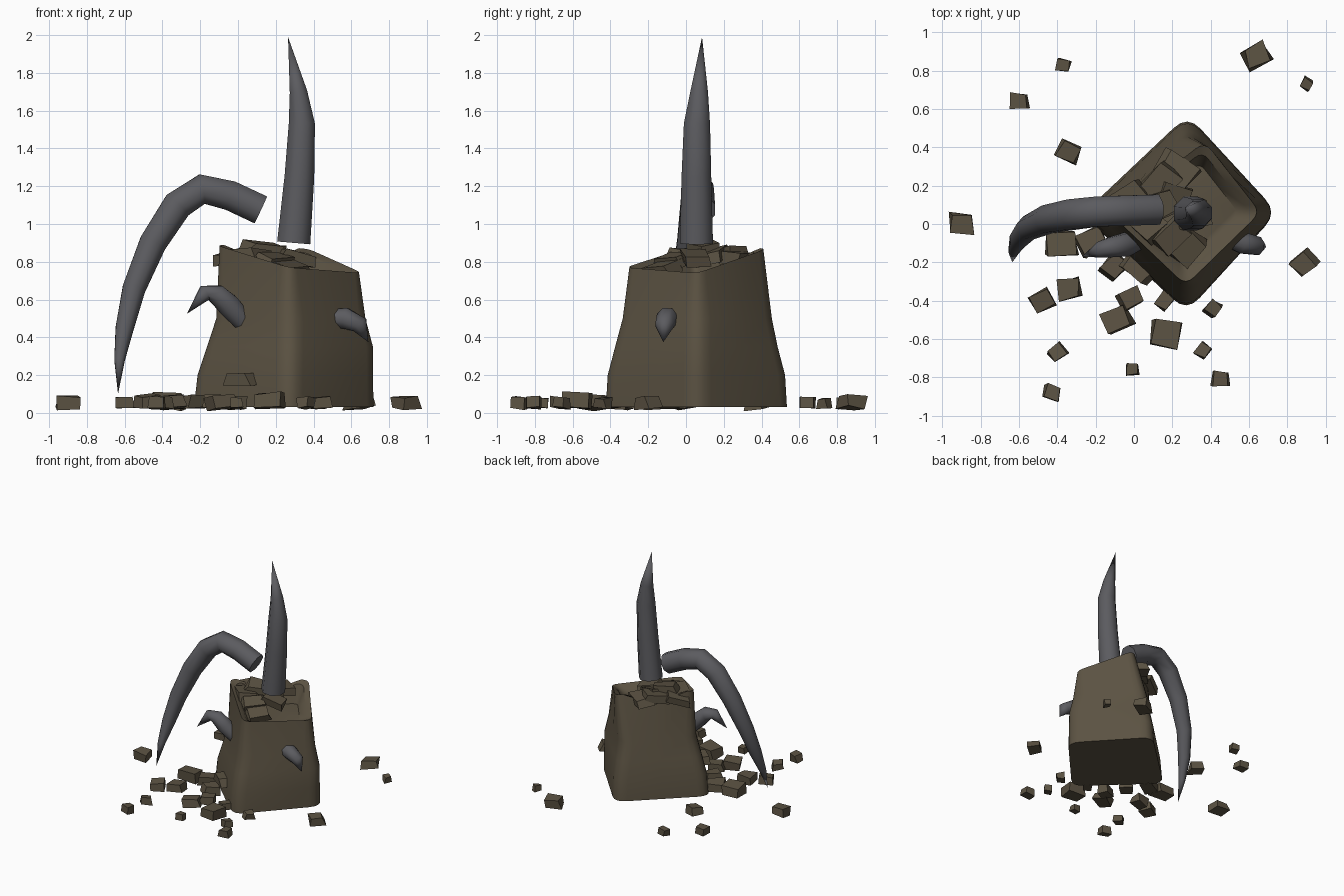
import bpy, bmesh, math, random
from mathutils import Vector, Matrix

random.seed(4)
cube = bpy.data.objects.get("Cube")
if cube:
    bpy.data.objects.remove(cube, do_unlink=True)


def material(name, rgb):
    mat = bpy.data.materials.new(name)
    mat.use_nodes = True
    color = (*rgb, 1)
    mat.diffuse_color = color
    node = next(n for n in mat.node_tree.nodes if n.type == 'BSDF_PRINCIPLED')
    node.inputs["Base Color"].default_value = color
    return mat


STONE = material("brown_stone", (.105, .085, .055))
HORN = material("grey_horn", (.105, .105, .115))


def add_object(name, bm, mat, smooth_angle=None):
    bmesh.ops.recalc_face_normals(bm, faces=bm.faces)
    mesh = bpy.data.meshes.new(name)
    bm.to_mesh(mesh)
    bm.free()
    mesh.materials.append(mat)
    obj = bpy.data.objects.new(name, mesh)
    bpy.context.collection.objects.link(obj)
    if smooth_angle:
        bpy.ops.object.select_all(action='DESELECT')
        obj.select_set(True)
        bpy.context.view_layer.objects.active = obj
        bpy.ops.object.shade_smooth_by_angle(angle=math.radians(smooth_angle))
    return obj


def bridge(bm, low, high):
    n = len(low)
    for i in range(n):
        j = (i + 1) % n
        bm.faces.new((low[i], low[j], high[j], high[i]))


# Hollow stump: rounded square rings, broken rim, sunken floor
def ring(bm, corners, radius):
    """Corners run left, front, right, back; each is rounded by a small arc."""
    pts = [Vector(c) for c in corners]
    verts = []
    for i, p in enumerate(pts):
        before = p + (pts[i - 1] - p).normalized() * radius
        after = p + (pts[(i + 1) % 4] - p).normalized() * radius
        for k in range(5):
            t = k / 4
            verts.append(bm.verts.new(before * (1 - t) ** 2 + p * 2 * t * (1 - t) + after * t * t))
        middle = (p + pts[(i + 1) % 4]) / 2
        verts.append(bm.verts.new(middle))
    return verts


def level(z, left, front, right, back):
    return [(left, .05, z), (.275, front, z), (right, .06, z), (.28, back, z)]


bm = bmesh.new()
rings = [ring(bm, c, .1) for c in (
    level(.03, -.27, -.46, .75, .57),
    level(.2, -.25, -.45, .75, .56),
    level(.35, -.2, -.41, .75, .52),
    level(.5, -.15, -.37, .71, .49),
)]
rim = [(-.12, .05, .89), (.27, -.32, .77), (.66, .06, .74), (.37, .43, .87)]
rings.append(ring(bm, rim, .06))
rings[-1][-1].co.z = .78                     # broken dip in the back left wall
hub = Vector((.28, .055, .7))
for scale, depth in ((.86, .02), (.7, .14)):
    inner = []
    for v in rings[4]:
        flat = hub + (v.co - hub) * scale
        inner.append(bm.verts.new((flat.x, flat.y, v.co.z - depth if depth < .1 else hub.z)))
    rings.append(inner)
for low, high in zip(rings, rings[1:]):
    bridge(bm, low, high)
bm.faces.new(rings[0][::-1])
bm.faces.new(rings[-1])
add_object("stump", bm, STONE, 40)


# Horns: eight sided tubes swept along a path and drawn to a point
def horn(name, path, sides=8):
    bm = bmesh.new()
    pts = [Vector(p[:3]) for p in path]
    loops = []
    for i, p in enumerate(pts[:-1]):
        direction = (pts[i + 1] - pts[max(i - 1, 0)]).normalized()
        across = direction.cross(Vector((0, 1, 0))).normalized()
        up = across.cross(direction)
        loops.append([])
        for k in range(sides):
            a = math.tau * (k + .5) / sides
            offset = (across * math.cos(a) + up * math.sin(a)) * path[i][3]
            loops[-1].append(bm.verts.new(p + offset))
    for low, high in zip(loops, loops[1:]):
        bridge(bm, low, high)
    bm.faces.new(loops[0])
    tip = bm.verts.new(pts[-1])
    for k in range(sides):
        bm.faces.new((loops[-1][k], loops[-1][(k + 1) % sides], tip))
    add_object(name, bm, HORN, 50)


horn("upright_horn", [(.295, .055, .9, .095), (.325, .055, 1.25, .085),
                      (.338, .058, 1.53, .075), (.32, .07, 1.7, .05), (.265, .085, 1.99, 0)])
horn("arched_horn", [(.12, .075, 1.075, .085), (-.04, .07, 1.15, .085), (-.19, .065, 1.185, .085),
                     (-.32, .05, 1.1, .085), (-.45, .025, .9, .078), (-.55, -.02, .66, .066),
                     (-.6, -.08, .45, .052), (-.627, -.14, .28, .03), (-.635, -.2, .1, 0)])
horn("right_side_horn", [(.04, -.07, .47, .055), (-.05, -.11, .57, .065),
                         (-.11, -.12, .625, .058), (-.175, -.135, .635, .045), (-.27, -.17, .525, 0)])
horn("left_side_horn", [(.48, -.07, .5, .05), (.57, -.1, .5, .06),
                        (.645, -.115, .465, .05), (.69, -.12, .375, 0)])


# Rubble: skewed, tapered blocks
def rock(name, position, size, turn, tilt=.1):
    bm = bmesh.new()
    bmesh.ops.create_cube(bm, size=1)
    for v in bm.verts:
        taper = .85 if v.co.z > 0 else 1
        v.co.x *= taper
        v.co += Vector([random.uniform(-.1, .1) for _ in range(3)])
    lean = [Matrix.Rotation(random.uniform(-tilt, tilt), 4, axis) for axis in 'XY']
    spin = Matrix.Rotation(math.radians(turn), 4, 'Z')
    bm.transform(Matrix.Translation(position) @ spin @ lean[0] @ lean[1]
                 @ Matrix.Diagonal((*size, 1)))
    add_object(name, bm, STONE)


# Ground rubble: x, y, width, turn
scattered = [
    (-.37, .83, .07, -10), (-.6, .64, .1, 0), (-.34, .38, .12, -25), (-.9, 0, .13, 0),
    (.64, .88, .13, 25), (.9, .73, .06, 60), (.89, -.21, .12, 40), (-.48, -.4, .13, 30),
    (-.34, -.34, .13, 10), (-.02, -.39, .12, 25), (-.09, -.5, .14, 25), (.16, -.58, .17, -10),
    (.16, -.4, .09, 50), (.41, -.44, .08, 55), (.36, -.66, .08, 60), (.45, -.81, .09, -5),
    (-.01, -.76, .07, 0), (-.4, -.67, .09, 40), (-.43, -.88, .09, -15), (-.38, -.1, .15, 5),
    (-.22, -.09, .14, 30), (-.1, -.22, .13, 45),
]
for i, (x, y, width, turn) in enumerate(scattered):
    height = .035 + width * .25
    rock(f"ground_rock_{i + 1}", (x, y, .025 + height / 2), (width, width * .8, height), turn)
rock("leaning_rock", (.03, -.22, .18), (.17, .12, .065), -40)

# Rubble filling the broken top: x, y, z, turn
filling = [(-.02, .13, .83, 30), (.06, .0, .83, -40), (.13, .1, .87, 20), (.14, .22, .84, 45),
           (.21, .14, .83, -20), (.2, -.06, .81, 50), (.28, -.12, .76, 50), (.3, .05, .82, 10),
           (.22, .28, .82, -35)]
for i, (x, y, z, turn) in enumerate(filling):
    rock(f"top_rock_{i + 1}", (x, y, z), (.19, .13, .06), turn, .3)
